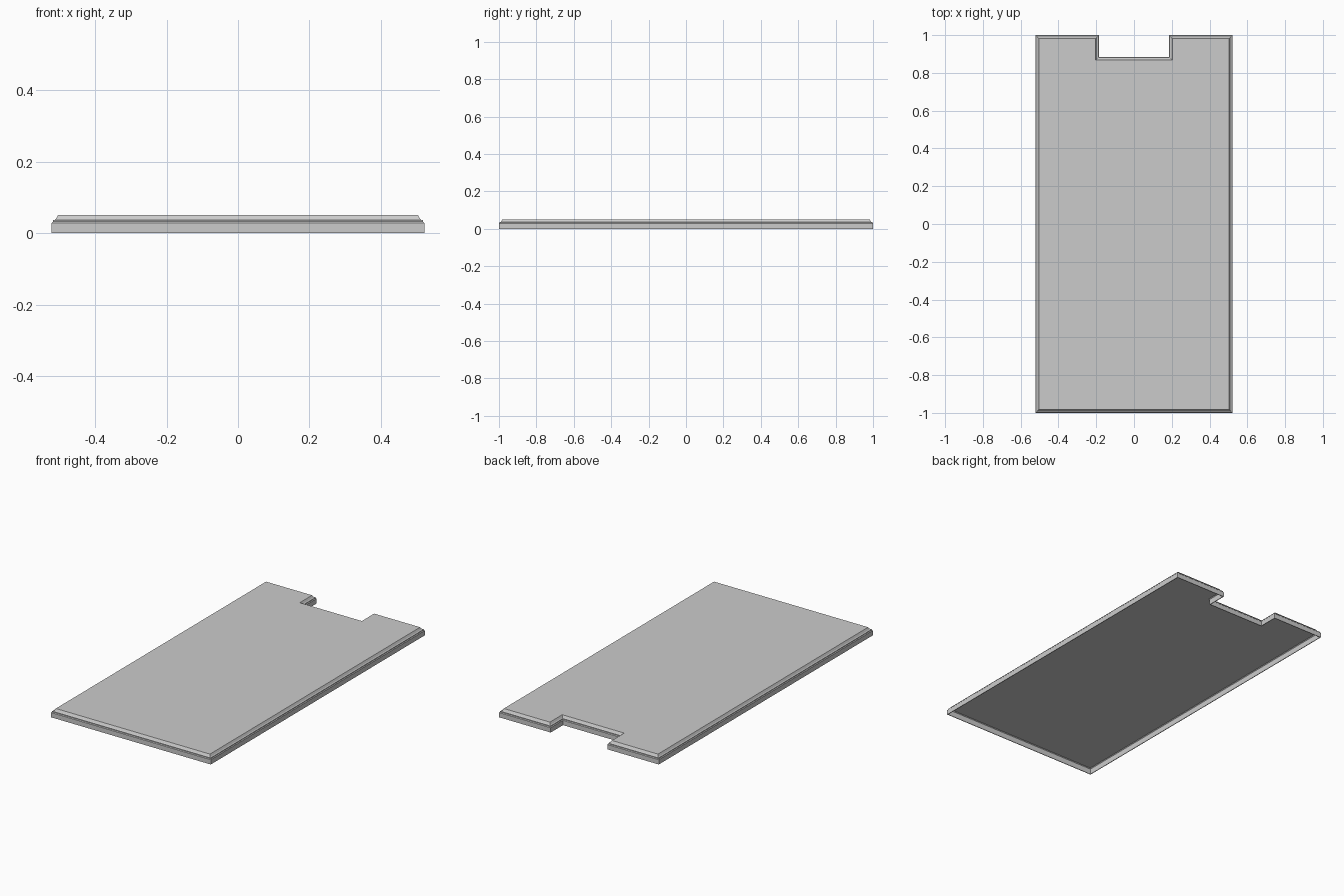
import bpy, bmesh

if "Cube" in bpy.data.objects:
    bpy.data.objects.remove(bpy.data.objects["Cube"])

HALF_W, HALF_L = 0.522, 1.0
NOTCH_W, NOTCH_Y = 0.185, 0.885

# Edge section: (inset from outline, height), from recessed underside to top
PROFILE = [(0.004, 0.036), (0.004, 0.0), (0.0, 0.0), (0.0, 0.028),
           (0.008, 0.036), (0.011, 0.038), (0.018, 0.05)]


def outline(i):
    """Notched rectangle, inset by i on every side."""
    right = [(HALF_W - i, -HALF_L + i), (HALF_W - i, HALF_L - i),
             (NOTCH_W + i, HALF_L - i), (NOTCH_W + i, NOTCH_Y - i)]
    return right + [(-x, y) for x, y in reversed(right)]


# Panel: sweep the edge section around the outline, then cap both ends
bm = bmesh.new()
loops = [[bm.verts.new((x, y, z)) for x, y in outline(i)] for i, z in PROFILE]
for a, b in zip(loops, loops[1:]):
    for k in range(len(a)):
        n = (k + 1) % len(a)
        bm.faces.new((a[k], a[n], b[n], b[k]))
bm.faces.new(loops[-1])
bm.faces.new(loops[0][::-1])
bmesh.ops.recalc_face_normals(bm, faces=bm.faces)

mesh = bpy.data.meshes.new("notched_panel")
bm.to_mesh(mesh)
bm.free()
panel = bpy.data.objects.new("notched_panel", mesh)
bpy.context.collection.objects.link(panel)
